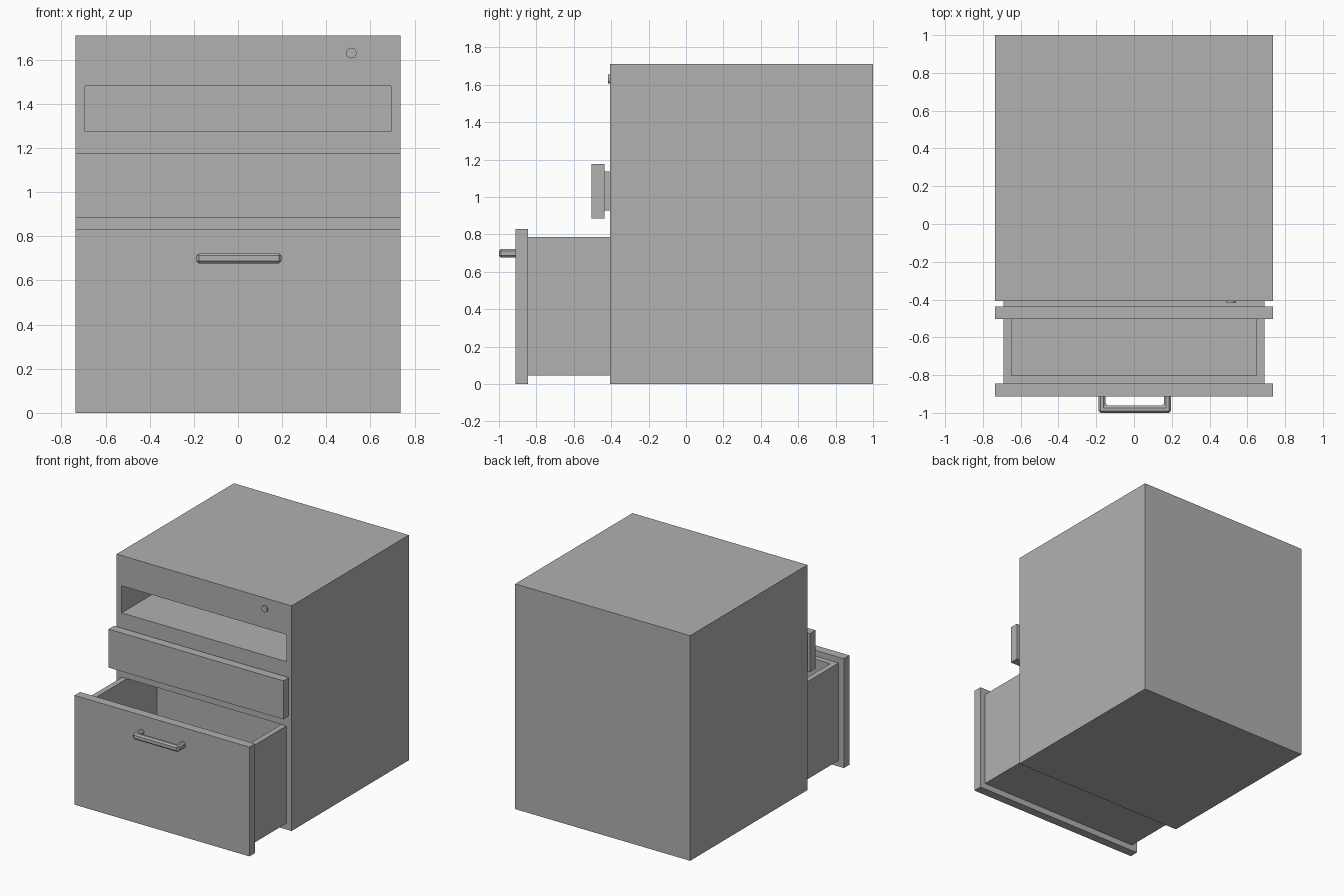
import bpy, bmesh, math
from mathutils import Matrix, Vector

if "Cube" in bpy.data.objects:
    bpy.data.objects.remove(bpy.data.objects["Cube"])

W = 0.735            # half width of cabinet and drawer fronts
BW = 0.692           # half width of drawer openings
FRONT, BACK = -0.407, 1.0
WALL = 0.042
BOX_LEN = 0.843

# Mid-grey paint shared by every part
grey = bpy.data.materials.new("grey_paint")
grey.diffuse_color = (0.44, 0.44, 0.44, 1)
grey.use_nodes = True
grey.node_tree.nodes["Principled BSDF"].inputs["Base Color"].default_value = grey.diffuse_color


def link(name, bm):
    bmesh.ops.recalc_face_normals(bm, faces=bm.faces)
    mesh = bpy.data.meshes.new(name)
    bm.to_mesh(mesh)
    bm.free()
    mesh.materials.append(grey)
    ob = bpy.data.objects.new(name, mesh)
    bpy.context.collection.objects.link(ob)
    return ob


def box(name, lo, hi):
    lo, hi = Vector(lo), Vector(hi)
    bm = bmesh.new()
    bmesh.ops.create_cube(bm, size=1)
    for v in bm.verts:
        v.co = (lo + hi) / 2 + v.co * (hi - lo)
    return link(name, bm)


def cut(ob, lo, hi):
    cutter = box("cutter", lo, hi)
    cutter.hide_render = True
    mod = ob.modifiers.new("cut", 'BOOLEAN')
    mod.operation = 'DIFFERENCE'
    mod.solver = 'EXACT'
    mod.object = cutter
    bpy.context.view_layer.objects.active = ob
    bpy.ops.object.modifier_apply(modifier=mod.name)
    bpy.data.objects.remove(cutter)


# Cabinet with one pocket per drawer (the top one is empty)
cabinet = box("cabinet_body", (-W, FRONT, 0), (W, BACK, 1.71))
for z0, z1 in ((0.045, 0.787), (0.928, 1.137), (1.275, 1.48)):
    cut(cabinet, (-BW, FRONT - 0.1, z0), (BW, FRONT + BOX_LEN, z1))


# Drawers: front panel plus an open-topped tray behind it
def drawer(name, y, panel_z, tray_z):
    box(name + "_front", (-W, y - 0.067, panel_z[0]), (W, y, panel_z[1]))
    g = 0.001
    x, z0, z1 = BW - g, tray_z[0] + g, tray_z[1] - g
    tray = box(name + "_tray", (-x, y, z0), (x, y + BOX_LEN, z1))
    cut(tray, (-x + WALL, y + WALL, z0 + WALL),
        (x - WALL, y + BOX_LEN - WALL, z1 + 0.1))


drawer("middle_drawer", -0.437, (0.885, 1.177), (0.928, 1.137))
drawer("bottom_drawer", -0.845, (0.0, 0.83), (0.045, 0.787))

# Chamfered U-shaped pull handle
profile = [(-0.188, -0.9), (-0.188, -1.0), (0.196, -1.0), (0.196, -0.9),
           (0.158, -0.9), (0.158, -0.962), (-0.15, -0.962), (-0.15, -0.9)]
bm = bmesh.new()
face = bm.faces.new([bm.verts.new((x, y, 0.676)) for x, y in profile])
ext = bmesh.ops.extrude_face_region(bm, geom=[face])
top = [v for v in ext["geom"] if isinstance(v, bmesh.types.BMVert)]
bmesh.ops.translate(bm, verts=top, vec=(0, 0, 0.047))
handle = link("drawer_handle", bm)
bev = handle.modifiers.new("chamfer", 'BEVEL')
bev.width = 0.011
bev.segments = 1

# Round lock
bm = bmesh.new()
bmesh.ops.create_cone(bm, cap_ends=True, segments=16, radius1=0.024,
                      radius2=0.024, depth=0.03,
                      matrix=Matrix.Translation((0.513, FRONT + 0.004, 1.63))
                      @ Matrix.Rotation(math.pi / 2, 4, 'X'))
link("lock", bm)
